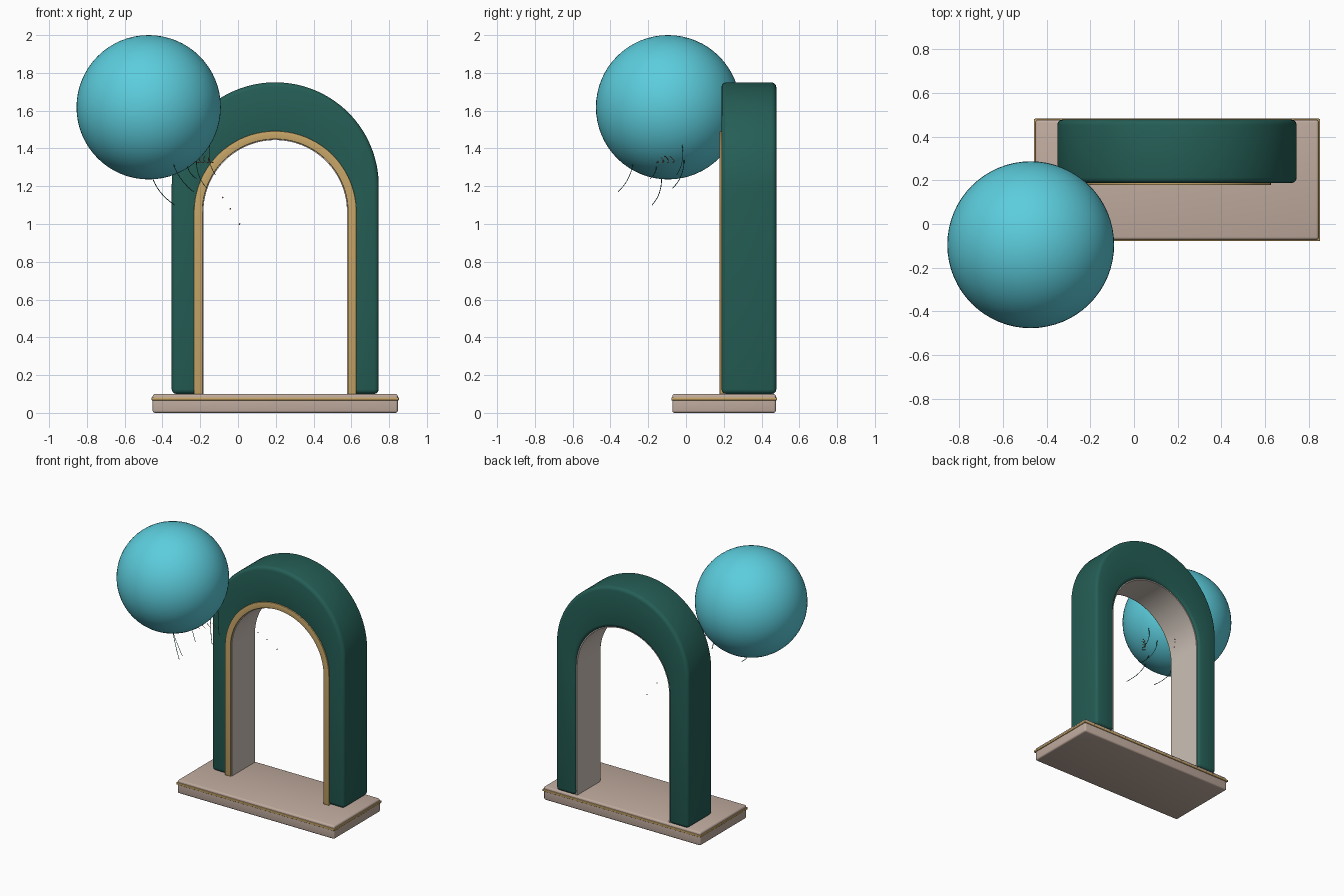
import bpy, bmesh, math

if "Cube" in bpy.data.objects:
    bpy.data.objects.remove(bpy.data.objects["Cube"])


def material(name, rgb):
    m = bpy.data.materials.new(name)
    m.diffuse_color = (*rgb, 1)
    m.use_nodes = True
    m.node_tree.nodes["Principled BSDF"].inputs["Base Color"].default_value = m.diffuse_color
    return m


GREEN = material("deep_green", (0.018, 0.112, 0.092))
BLUE = material("sky_blue", (0.107, 0.61, 0.72))
STONE = material("pale_stone", (0.53, 0.41, 0.345))
GOLD = material("gold", (0.58, 0.385, 0.14))
CREAM = material("cream_lining", (0.60, 0.53, 0.47))
CORAL = material("coral", (0.60, 0.25, 0.14))


def finish(ob, mat, bevel=0.0, segments=3, smooth=True):
    ob.data.materials.append(mat)
    bpy.ops.object.select_all(action='DESELECT')
    ob.select_set(True)
    bpy.context.view_layer.objects.active = ob
    if bevel:
        b = ob.modifiers.new("bevel", 'BEVEL')
        b.width, b.segments, b.limit_method = bevel, segments, 'ANGLE'
        b.angle_limit = math.radians(40)
        bpy.ops.object.modifier_apply(modifier=b.name)
    if smooth:
        bpy.ops.object.shade_smooth_by_angle(angle=math.radians(35))
    return ob


def box(name, lo, hi, mat, bevel):
    bpy.ops.mesh.primitive_cube_add(size=1)
    ob = bpy.context.object
    ob.name = name
    for v in ob.data.vertices:
        v.co = [(a + b) / 2 + c * (b - a) for a, b, c in zip(lo, hi, v.co)]
    return finish(ob, mat, bevel)


CX, FLOOR, N = 0.197, 0.10, 64


def arch_line(radius, spring):
    """Left foot, half circle, right foot."""
    arc = [(CX - radius * math.cos(math.pi * i / N),
            spring + radius * math.sin(math.pi * i / N)) for i in range(N + 1)]
    return [(CX - radius, FLOOR)] + arc + [(CX + radius, FLOOR)]


def arch(name, outer, inner, y0, y1, mat, bevel=0.0):
    bm = bmesh.new()
    rings = []
    for (ox, oz), (ix, iz) in zip(arch_line(*outer), arch_line(*inner)):
        rings.append([bm.verts.new(p) for p in
                      ((ox, y0, oz), (ox, y1, oz), (ix, y1, iz), (ix, y0, iz))])
    for a, b in zip(rings, rings[1:]):
        for k in range(4):
            j = (k + 1) % 4
            bm.faces.new((a[k], a[j], b[j], b[k]))
    bm.faces.new(rings[0])
    bm.faces.new(rings[-1][::-1])
    bmesh.ops.recalc_face_normals(bm, faces=bm.faces)
    me = bpy.data.meshes.new(name)
    bm.to_mesh(me)
    bm.free()
    ob = bpy.data.objects.new(name, me)
    bpy.context.collection.objects.link(ob)
    return finish(ob, mat, bevel)


# Plinth with a gold band
box("plinth", (-0.452, -0.072, 0), (0.846, 0.476, 0.10), STONE, 0.012)
box("plinth_band", (-0.458, -0.078, 0.066), (0.852, 0.482, 0.082), GOLD, 0.004)

# Arch, its lining and front trim
arch("arch", (0.548, 1.202), (0.386, 1.064), 0.188, 0.478, GREEN, 0.025)
arch("arch_lining", (0.392, 1.064), (0.380, 1.064), 0.190, 0.462, CREAM)
arch("arch_trim", (0.430, 1.062), (0.385, 1.064), 0.178, 0.198, GOLD, 0.003)

# Balloon ball
C, R = (-0.473, -0.095, 1.618), 0.382
bpy.ops.mesh.primitive_uv_sphere_add(segments=64, ring_count=32, radius=R, location=C)
bpy.context.object.name = "ball"
finish(bpy.context.object, BLUE)


# Hair-thin strands hanging from the lower side of the ball
def strand(name, start, end, mat):
    cu = bpy.data.curves.new(name, 'CURVE')
    cu.dimensions, cu.bevel_depth, cu.bevel_resolution = '3D', 0.002, 0
    sp = cu.splines.new('POLY')
    sp.points.add(6)
    for i, p in enumerate(sp.points):
        t = i / 6
        x, y, z = (a + (b - a) * t for a, b in zip(start, end))
        sag = 0.06 * t * (1 - t)
        p.co = (x - sag, y + sag, z - sag / 2, 1)
    ob = bpy.data.objects.new(name, cu)
    bpy.context.collection.objects.link(ob)
    cu.materials.append(mat)


strands = [((-0.455, -0.13, 1.25), (-0.335, -0.18, 1.10)),
           ((-0.345, -0.28, 1.33), (-0.235, -0.36, 1.17)),
           ((-0.22, -0.01, 1.34), (-0.165, -0.07, 1.19)),
           ((-0.27, -0.16, 1.34), (-0.22, -0.19, 1.24)),
           ((-0.15, -0.02, 1.42), (-0.12, -0.05, 1.26))]
for i, (a, b) in enumerate(strands):
    strand(f"strand_{i + 1}", a, b, GREEN)


# Small flecks beside the ball and a trail drifting through the arch
def fleck(name, loc, size, mat):
    bpy.ops.mesh.primitive_ico_sphere_add(subdivisions=1, radius=size, location=loc)
    bpy.context.object.name = name
    finish(bpy.context.object, mat, smooth=False)


for i in range(4):
    x, y = -0.225 + 0.025 * i, -0.17 + 0.028 * i
    strand(f"coral_fleck_{i + 1}", (x, y, 1.36), (x + 0.02, y + 0.015, 1.325), CORAL)
for i, p in enumerate([(-0.08, 0.35, 1.14), (-0.04, 0.40, 1.08), (0.008, 0.45, 1.0)]):
    fleck(f"trail_fleck_{i + 1}", p, 0.005, CORAL)
